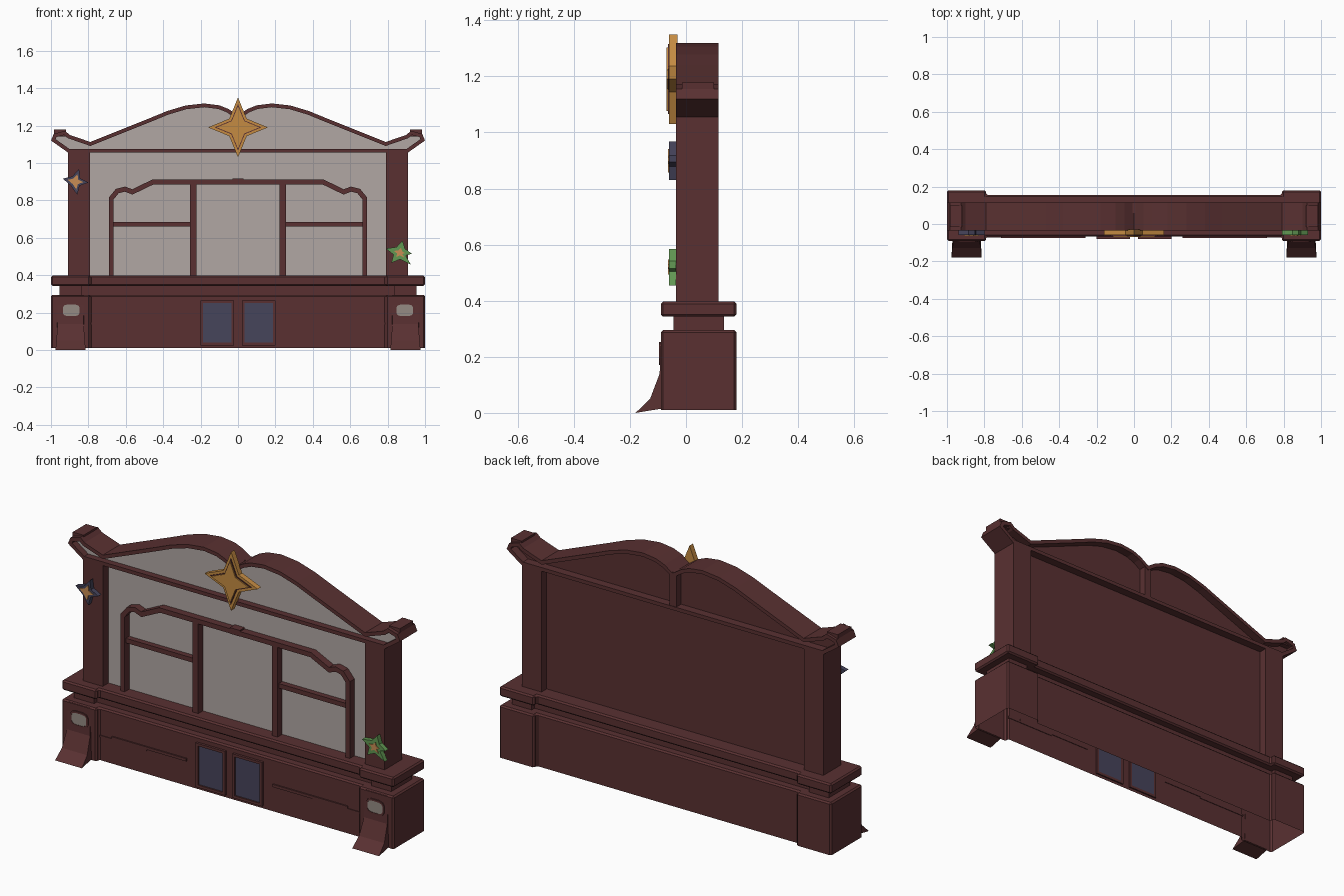
import bpy, bmesh, math
from mathutils import Vector

if "Cube" in bpy.data.objects:
    bpy.data.objects.remove(bpy.data.objects["Cube"])


def material(name, rgb):
    m = bpy.data.materials.new(name)
    m.diffuse_color = (*rgb, 1)
    m.use_nodes = True
    m.node_tree.nodes["Principled BSDF"].inputs["Base Color"].default_value = m.diffuse_color
    return m


WOOD = material("dark red wood", (0.100, 0.030, 0.031))
PANEL = material("pale grey panel", (0.44, 0.39, 0.37))
NAVY = material("navy", (0.061, 0.058, 0.105))
GOLD = material("gold", (0.56, 0.26, 0.055))
GREEN = material("leaf green", (0.12, 0.31, 0.085))
ORANGE = material("orange", (0.58, 0.27, 0.09))
STONE = material("grey stone", (0.30, 0.26, 0.23))


def finish(name, bm, mat, front=None, bevel=0):
    """Turn a bmesh into an object; faces looking at -y may get their own colour."""
    bmesh.ops.recalc_face_normals(bm, faces=bm.faces)
    me = bpy.data.meshes.new(name)
    me.materials.append(mat)
    if front:
        me.materials.append(front)
        for f in bm.faces:
            f.material_index = 1 if f.normal.y < -0.9 else 0
    bm.to_mesh(me)
    bm.free()
    ob = bpy.data.objects.new(name, me)
    bpy.context.collection.objects.link(ob)
    if bevel:
        b = ob.modifiers.new("bevel", 'BEVEL')
        b.width, b.segments, b.limit_method = bevel, 1, 'ANGLE'
    return ob


def prism(name, pts, y0, y1, mat, front=None, bevel=0):
    """Extrude an (x, z) outline from y0 to y1."""
    bm = bmesh.new()
    f = bm.faces.new([bm.verts.new((x, y0, z)) for x, z in pts])
    r = bmesh.ops.extrude_face_region(bm, geom=[f], use_keep_orig=True)
    for v in r["geom"]:
        if isinstance(v, bmesh.types.BMVert):
            v.co.y = y1
    return finish(name, bm, mat, front, bevel)


def box(name, x0, x1, y0, y1, z0, z1, mat=WOOD, front=None, bevel=0):
    return prism(name, [(x0, z0), (x1, z0), (x1, z1), (x0, z1)], y0, y1, mat, front, bevel)


def offset(pts, d, closed):
    """Mitred offset of a path to its left by d."""
    P = [Vector(p) for p in pts]
    out, n = [], len(P)
    for i, p in enumerate(P):
        a = P[i - 1] if closed or i > 0 else None
        b = P[(i + 1) % n] if closed or i < n - 1 else None
        d1 = (p - a).normalized() if a is not None else (b - p).normalized()
        d2 = (b - p).normalized() if b is not None else d1
        n1, n2 = Vector((-d1.y, d1.x)), Vector((-d2.y, d2.x))
        out.append(p + (n1 + n2) * (d / max(0.4, 1 + n1.dot(n2))))
    return out


def band(name, pts, da, db, y0, y1, closed, mat=WOOD):
    """Moulding of rectangular section that follows an (x, z) path."""
    bm = bmesh.new()
    A, B = offset(pts, da, closed), offset(pts, db, closed)
    rings = [[bm.verts.new((q.x, y, q.y)) for q, y in ((a, y0), (b, y0), (b, y1), (a, y1))]
             for a, b in zip(A, B)]
    n = len(rings)
    for i in range(n if closed else n - 1):
        r, s = rings[i], rings[(i + 1) % n]
        for k in range(4):
            bm.faces.new((r[k], r[(k + 1) % 4], s[(k + 1) % 4], s[k]))
    if not closed:
        bm.faces.new(rings[0])
        bm.faces.new(rings[-1])
    return finish(name, bm, mat)


def plinth(name, inset, z0, z1, bevel, open_bottom=False):
    """Layer of the base: long body with wider corner blocks."""
    x, b, i = 1 - inset, 0.79 + inset, inset
    f, mf, k, mk = -0.09 + i, -0.067 + i, 0.18 - i, 0.155 - i
    plan = [(-x, f), (-b, f), (-b, mf), (b, mf), (b, f), (x, f),
            (x, k), (b, k), (b, mk), (-b, mk), (-b, k), (-x, k)]
    bm = bmesh.new()
    lo = [bm.verts.new((px, py, z0)) for px, py in plan]
    hi = [bm.verts.new((px, py, z1)) for px, py in plan]
    for j in range(12):
        m = (j + 1) % 12
        bm.faces.new((lo[j], lo[m], hi[m], hi[j]))
    bm.faces.new(hi)
    if not open_bottom:
        bm.faces.new(lo)
    return finish(name, bm, WOOD, bevel=bevel)


def star(name, cx, cz, tips, inner, scale, y0, y1, mat):
    """Pointed star: tips given relative to the centre, valleys in between."""
    pts, n = [], len(tips)
    for i, (tx, tz) in enumerate(tips):
        nx, nz = tips[(i + 1) % n]
        v = (Vector((tx, tz)).normalized() + Vector((nx, nz)).normalized()).normalized() * inner
        pts += [(cx + tx * scale, cz + tz * scale), (cx + v.x * scale, cz + v.y * scale)]
    return prism(name, pts, y0, y1, mat)


# Base layers, hollow underneath
plinth("base", 0, 0.01, 0.295, 0.008, True)
plinth("base_neck", 0.045, 0.29, 0.35, 0)
plinth("base_slab", 0, 0.343, 0.397, 0.008)

# Parts repeated on both sides
for s, side in ((-1, "left"), (1, "right")):
    def bx(name, a, b, *r, **k):
        return box(f"{side}_{name}", min(s * a, s * b), max(s * a, s * b), *r, **k)

    bx("post", 0.79, 0.908, -0.035, 0.115, 0.39, 1.065)
    bx("ridge", 0.26, 0.71, -0.074, -0.064, 0.145, 0.16)
    bx("ridge_tail", 0.5, 0.79, -0.071, -0.064, 0.137, 0.147)
    # vent with frame in the front of the base
    w0, w1 = sorted((s * 0.022, s * 0.2))
    band(f"{side}_vent_frame", [(w0, 0.025), (w1, 0.025), (w1, 0.265), (w0, 0.265)],
         0, 0.014, -0.08, -0.06, True)
    bx("vent", 0.032, 0.19, -0.072, -0.063, 0.035, 0.255, NAVY)
    # oval plaque on the corner block
    oval = [(s * 0.892 + 0.05 * math.copysign(abs(math.cos(t)) ** 0.6, math.cos(t)),
             0.212 + 0.036 * math.copysign(abs(math.sin(t)) ** 0.6, math.sin(t)))
            for t in (math.tau * (i + 0.5) / 12 for i in range(12))]
    prism(f"{side}_plaque", oval, -0.094, -0.088, STONE)
    band(f"{side}_plaque_rim", oval, -0.006, 0.004, -0.096, -0.088, True)
    # flared foot, wider towards the ground
    bm = bmesh.new()
    prof = [(-0.088, 0.29, 0.068), (-0.094, 0.14, 0.07), (-0.128, 0.05, 0.076), (-0.18, 0.0, 0.081),
            (-0.088, 0.015, 0.076)]
    L = [bm.verts.new((s * 0.895 - w, y, z)) for y, z, w in prof]
    R = [bm.verts.new((s * 0.895 + w, y, z)) for y, z, w in prof]
    for i in range(5):
        j = (i + 1) % 5
        bm.faces.new((L[i], L[j], R[j], R[i]))
    bm.faces.new(L)
    bm.faces.new(R)
    finish(f"{side}_foot", bm, WOOD)
    # window bars
    bx("window_upright", 0.222, 0.256, -0.025, 0.02, 0.39, 0.9)
    bx("window_crossbar", 0.25, 0.68, -0.015, 0.02, 0.66, 0.685)

# Wall panel, pale in front and wooden behind
box("wall_panel", -0.8, 0.8, 0.015, 0.07, 0.39, 1.06, WOOD, PANEL)

# Shaped window frame
half = [(0.678, 0.39), (0.678, 0.81), (0.645, 0.85), (0.605, 0.86), (0.565, 0.845),
        (0.455, 0.898), (0.235, 0.898)]
arch = half + [(-x, z) for x, z in reversed(half)]
band("window_frame", arch, -0.013, 0.013, -0.025, 0.02, False)
box("window_top_block", -0.03, 0.03, -0.027, 0.02, 0.885, 0.918)

# Pediment with horned ends and double arch
half = [(0.908, 1.055), (1.0, 1.12), (0.985, 1.155), (0.925, 1.172), (0.9, 1.15), (0.79, 1.112),
        (0.47, 1.24), (0.38, 1.277), (0.28, 1.307), (0.18, 1.318), (0.1, 1.308), (0.05, 1.288)]
outline = half + [(0, 1.255)] + [(-x, z) for x, z in reversed(half)]
band("pediment_rim", outline, 0, 0.02, -0.035, 0.115, True)
prism("pediment_panel", offset(outline, 0.008, True), 0.0, 0.07, WOOD, PANEL)
box("pediment_back_strut", -0.02, 0.02, 0.06, 0.112, 1.06, 1.26)
for s, side in ((-1, "left"), (1, "right")):
    x0, x1 = sorted((s * 0.92, s * 0.985))
    box(f"{side}_horn_cap", x0, x1, -0.015, 0.1, 1.14, 1.178)

# Large gold star on the pediment: body, rim and raised heart
tips = [(0.16, 0), (0, 0.16), (-0.16, 0), (0, -0.16)]
star("gold_star", 0, 1.19, tips, 0.066, 1, -0.06, -0.03, GOLD)
star("gold_star_groove", 0, 1.19, tips, 0.066, 0.78, -0.064, -0.055, WOOD)
star("gold_star_heart", 0, 1.19, tips, 0.066, 0.71, -0.07, -0.055, GOLD)

# Small ornaments on the posts
tips = [(0.07, -0.005), (0.02, 0.068), (-0.067, 0.016), (0.01, -0.07)]
star("blue_star", -0.87, 0.9, tips, 0.032, 1, -0.06, -0.035, NAVY)
star("blue_star_heart", -0.87, 0.9, tips, 0.032, 0.6, -0.065, -0.055, ORANGE)
tips = [(0.065, -0.005), (0.015, 0.065), (-0.075, 0.022), (-0.045, -0.055), (0.06, -0.065)]
star("green_star", 0.865, 0.52, tips, 0.035, 1, -0.06, -0.035, GREEN)
star("green_star_heart", 0.865, 0.52, tips, 0.035, 0.42, -0.065, -0.055, ORANGE)
